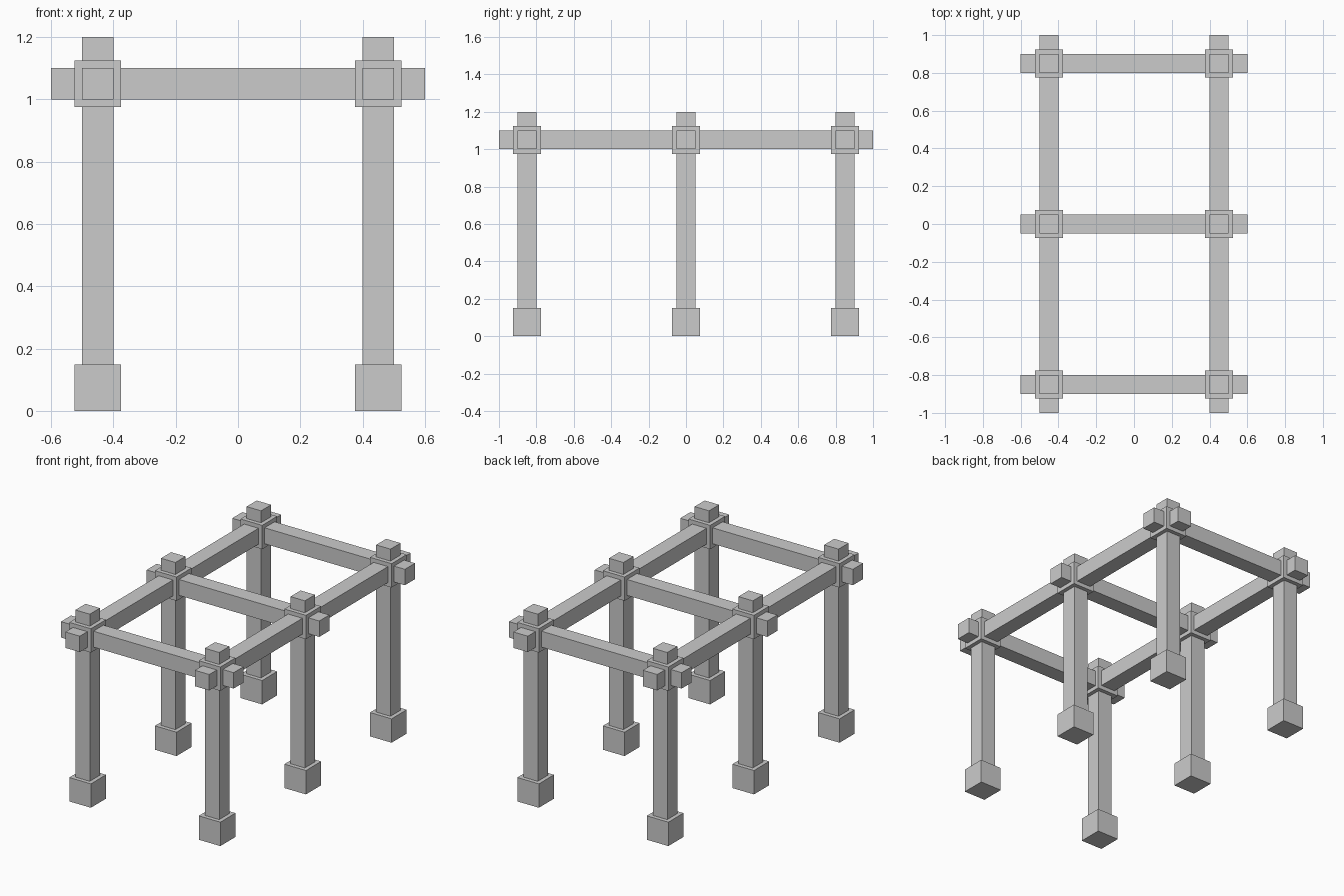
import bpy

if "Cube" in bpy.data.objects:
    bpy.data.objects.remove(bpy.data.objects["Cube"])


def box(name, center, size):
    bpy.ops.mesh.primitive_cube_add(size=1, location=center)
    ob = bpy.context.object
    ob.name = name
    ob.scale = size
    bpy.ops.object.transform_apply(location=False, rotation=False, scale=True)
    return ob


XS = {"left": -0.45, "right": 0.45}
YS = {"front": -0.85, "middle": 0.0, "back": 0.85}
T = 0.1        # beam thickness
BLOCK = 0.15   # foot and joint block size
BEAM_Z = 1.05  # beam centre height

# Posts with foot blocks and joint blocks
for row, y in YS.items():
    for side, x in XS.items():
        tag = f"{row}_{side}"
        box(f"foot_{tag}", (x, y, BLOCK / 2), (BLOCK, BLOCK, BLOCK))
        box(f"post_{tag}", (x, y, 0.65), (T, T, 1.1))
        box(f"joint_{tag}", (x, y, BEAM_Z), (BLOCK, BLOCK, BLOCK))

# Cross beams
for row, y in YS.items():
    box(f"cross_beam_{row}", (0, y, BEAM_Z), (1.2, T, T))

# Long side beams
for side, x in XS.items():
    box(f"side_beam_{side}", (x, 0, BEAM_Z), (T, 2.0, T))
